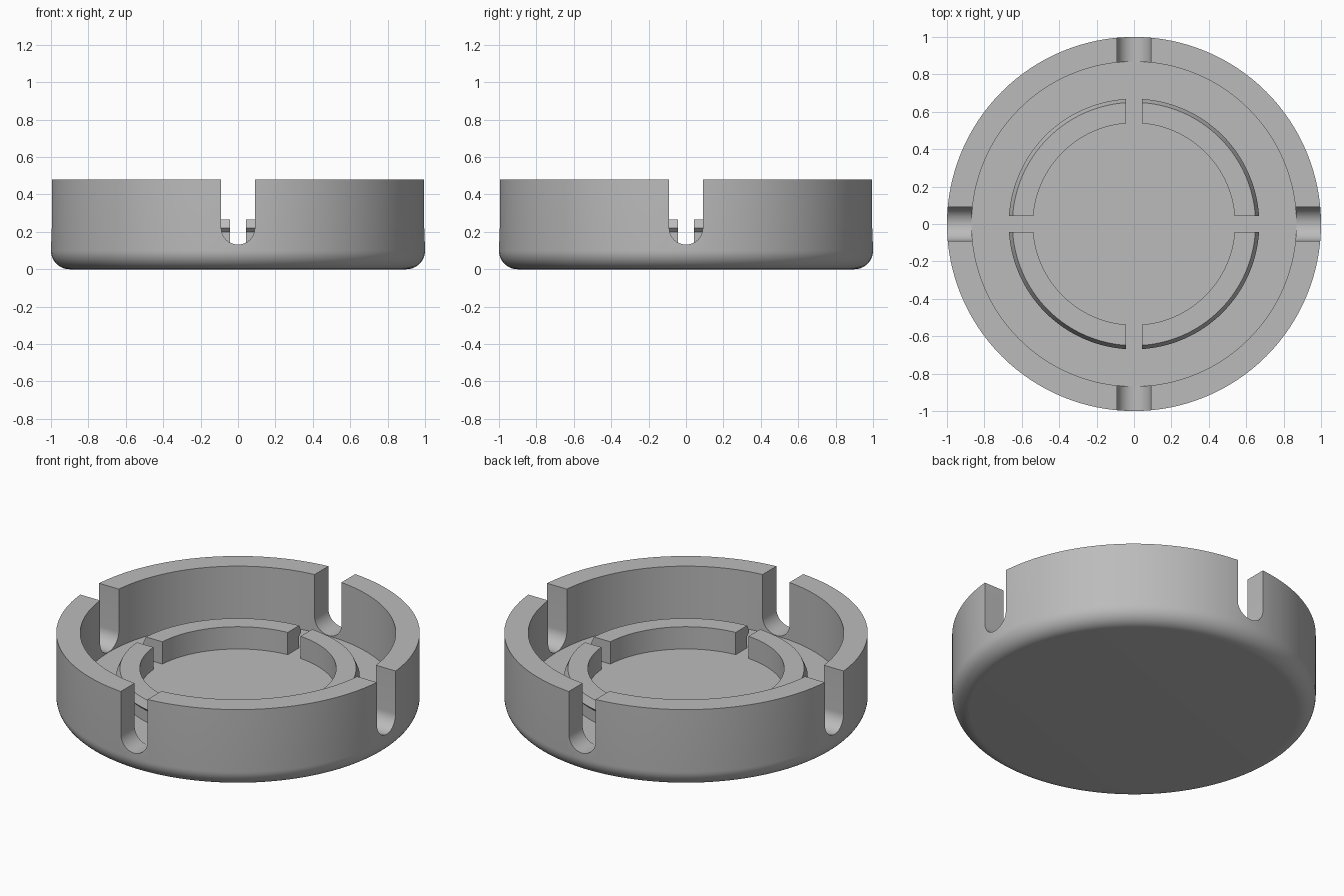
import bpy
import bmesh
from math import cos, sin, pi, radians
from mathutils import Matrix, Vector

cube = bpy.data.objects.get("Cube")
if cube:
    bpy.data.objects.remove(cube, do_unlink=True)

# One plain grey material
grey = bpy.data.materials.new("light_grey")
grey.use_nodes = True
colour = (0.5, 0.5, 0.5, 1)
grey.diffuse_color = colour
grey.node_tree.nodes["Principled BSDF"].inputs["Base Color"].default_value = colour


def to_object(name, bm):
    bmesh.ops.recalc_face_normals(bm, faces=bm.faces)
    mesh = bpy.data.meshes.new(name)
    bm.to_mesh(mesh)
    bm.free()
    mesh.materials.append(grey)
    obj = bpy.data.objects.new(name, mesh)
    bpy.context.collection.objects.link(obj)
    return obj


def lathe(name, profile, closed, steps=128):
    """Turn an (r, z) profile about the z axis."""
    bm = bmesh.new()
    verts = [bm.verts.new((r, 0, z)) for r, z in profile]
    edges = [bm.edges.new(pair) for pair in zip(verts, verts[1:])]
    if closed:
        edges.append(bm.edges.new((verts[-1], verts[0])))
    bmesh.ops.spin(bm, geom=verts + edges, cent=(0, 0, 0), axis=(0, 0, 1),
                   angle=2 * pi, steps=steps)
    bmesh.ops.remove_doubles(bm, verts=bm.verts, dist=0.0005)
    return to_object(name, bm)


def bar_cutter(name, outline, turn):
    """Extrude an (x, z) outline along y, then turn it about z."""
    bm = bmesh.new()
    face = bm.faces.new([bm.verts.new((x, -1.2, z)) for x, z in outline])
    new = bmesh.ops.extrude_face_region(bm, geom=[face])["geom"]
    bmesh.ops.translate(bm, vec=Vector((0, 2.4, 0)),
                        verts=[v for v in new if isinstance(v, bmesh.types.BMVert)])
    bmesh.ops.transform(bm, matrix=Matrix.Rotation(turn, 4, "Z"), verts=bm.verts)
    obj = to_object(name, bm)
    obj.hide_render = True
    return obj


def cut_cross(obj, outline):
    """Cut the outline through the object along both horizontal axes."""
    bpy.context.view_layer.objects.active = obj
    for turn in (0, pi / 2):
        cutter = bar_cutter("cutter", outline, turn)
        mod = obj.modifiers.new("cut", "BOOLEAN")
        mod.operation = "DIFFERENCE"
        mod.solver = "EXACT"
        mod.object = cutter
        bpy.ops.object.modifier_apply(modifier=mod.name)
        bpy.data.objects.remove(cutter, do_unlink=True)


def smooth(obj):
    bpy.ops.object.select_all(action="DESELECT")
    obj.select_set(True)
    bpy.context.view_layer.objects.active = obj
    bpy.ops.object.shade_smooth_by_angle(angle=radians(18))


HEIGHT, FLOOR, FILLET = 0.48, 0.13, 0.1

# Dish with a rounded bottom edge
fillet = [(1 - FILLET + FILLET * sin(a), FILLET - FILLET * cos(a))
          for a in (i * pi / 24 for i in range(13))]
dish = lathe("dish", [(0, 0)] + fillet
             + [(1, HEIGHT), (0.868, HEIGHT), (0.868, FLOOR), (0, FLOOR)], False)

# Four round-bottomed slots in the rim
R = 0.09
slot = [(-R, 0.7)] + [(-R * cos(a), FLOOR + 0.002 + R - R * sin(a))
                      for a in (i * pi / 24 for i in range(25))] + [(R, 0.7)]
cut_cross(dish, slot)
smooth(dish)

# Inner ring with a snap lip, split into four arcs
ring = lathe("inner_ring", [(0.54, FLOOR - 0.02), (0.65, FLOOR - 0.02), (0.65, 0.2),
                            (0.67, 0.22), (0.65, 0.265), (0.54, 0.265)], True)
G = 0.043
cut_cross(ring, [(-G, 0), (G, 0), (G, 0.5), (-G, 0.5)])
smooth(ring)
